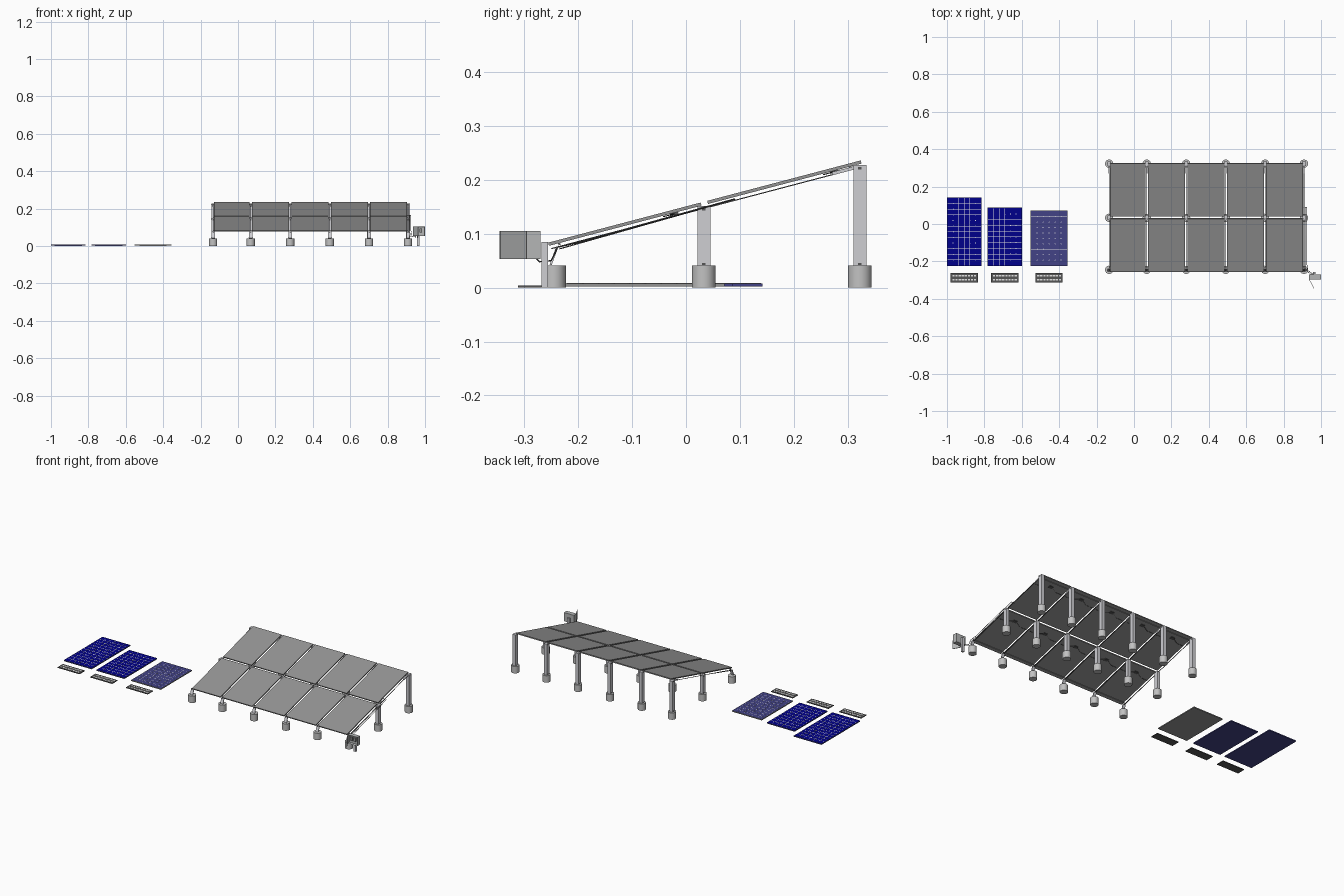
import bpy, bmesh, math
from mathutils import Matrix, Vector

cube = bpy.data.objects.get("Cube")
if cube:
    bpy.data.objects.remove(cube, do_unlink=True)


def material(name, rgb):
    m = bpy.data.materials.new(name)
    m.use_nodes = True
    m.diffuse_color = (*rgb, 1)
    bsdf = next(n for n in m.node_tree.nodes if n.type == 'BSDF_PRINCIPLED')
    bsdf.inputs["Base Color"].default_value = (*rgb, 1)
    bsdf.inputs["Roughness"].default_value = 0.7
    return m


GLASS = material("panel grey", (0.3, 0.3, 0.3))
DARK = material("dark grey", (0.09, 0.09, 0.09))
STEEL = material("steel", (0.62, 0.62, 0.65))
CONCRETE = material("concrete", (0.54, 0.54, 0.54))
NAVY = material("navy cells", (0.0, 0.0, 0.26))
BLUE = material("soft blue", (0.055, 0.055, 0.24))
WHITE = material("white lines", (0.85, 0.85, 0.85))
CABINET = material("cabinet grey", (0.46, 0.47, 0.47))


def finish(name, bm, *mats):
    mesh = bpy.data.meshes.new(name)
    bm.to_mesh(mesh)
    bm.free()
    for m in mats:
        mesh.materials.append(m)
    obj = bpy.data.objects.new(name, mesh)
    bpy.context.collection.objects.link(obj)
    return obj


def add_box(bm, loc, size, rot=None):
    mat = Matrix.Translation(loc) @ (rot or Matrix()) @ Matrix.Diagonal((*size, 1))
    bmesh.ops.create_cube(bm, size=1, matrix=mat)


def box(name, loc, size, mat, rot=None):
    bm = bmesh.new()
    add_box(bm, loc, size, rot)
    return finish(name, bm, mat)


def tube(name, points, radius, mat):
    curve = bpy.data.curves.new(name, 'CURVE')
    curve.dimensions = '3D'
    curve.bevel_depth = radius
    curve.bevel_resolution = 1
    curve.use_fill_caps = True
    spline = curve.splines.new('POLY')
    spline.points.add(len(points) - 1)
    for p, co in zip(spline.points, points):
        p.co = (*co, 1)
    curve.materials.append(mat)
    obj = bpy.data.objects.new(name, curve)
    bpy.context.collection.objects.link(obj)
    return obj


# Sloping plane of the array
SLOPE = 0.263
TILT = Matrix.Rotation(math.atan(SLOPE), 4, 'X')


def top_z(y):
    return 0.0835 + SLOPE * (y + 0.255)


def on_slope(x, y, drop):
    return Vector((x, y, top_z(y) - drop))


def slope_length(y0, y1):
    return (y1 - y0) * math.sqrt(1 + SLOPE ** 2)


POSTS_X = (-0.133, 0.068, 0.279, 0.491, 0.701, 0.909)
POSTS_Y = {"front": -0.245, "middle": 0.033, "back": 0.3225}
ROWS = {"lower": (-0.255, 0.028), "upper": (0.04, 0.325)}

# Footings, posts and brackets
for row, y in POSTS_Y.items():
    for i, x in enumerate(POSTS_X):
        bm = bmesh.new()
        bmesh.ops.create_cone(bm, cap_ends=True, segments=32, radius1=0.022, radius2=0.022,
                              depth=0.041, matrix=Matrix.Translation((x, y, 0.0205)))
        for f in bm.faces:
            f.smooth = len(f.verts) == 4
        for e in bm.edges:
            e.smooth = all(f.smooth for f in e.link_faces)
        finish(f"{row}_footing_{i}", bm, CONCRETE)
        if row == "front":
            lean = Matrix.Rotation(-0.35, 4, 'X')
            box(f"front_post_{i}", (x, y, 0.059), (0.018, 0.004, 0.036), STEEL, lean)
        else:
            top = top_z(y) - 0.008
            box(f"{row}_post_{i}", (x, y, (0.04 + top) / 2), (0.02, 0.024, top - 0.04), STEEL)
            box(f"{row}_post_bolt_{i}", (x, y, 0.044), (0.022, 0.006, 0.004), DARK)
            box(f"{row}_cap_{i}", (x, y, top - 0.006), (0.022, 0.006, 0.004), DARK)

# Panels with dark frame, junction box and leads underneath
for row, (y0, y1) in ROWS.items():
    ym, length = (y0 + y1) / 2, slope_length(y0, y1)
    for i in range(5):
        x0, x1 = POSTS_X[i] + 0.006, POSTS_X[i + 1] - 0.006
        xm = (x0 + x1) / 2
        bm = bmesh.new()
        add_box(bm, on_slope(xm, ym, 0.003), (x1 - x0, length, 0.006), TILT)
        bm.normal_update()
        face = max(bm.faces, key=lambda f: f.normal.z)
        rim = bmesh.ops.inset_individual(bm, faces=[face], thickness=0.0015)["faces"]
        for f in rim:
            f.material_index = 1
        finish(f"{row}_panel_{i}", bm, GLASS, DARK)
        yj = y1 - 0.05
        box(f"{row}_junction_box_{i}", on_slope(xm, yj, 0.008), (0.024, 0.016, 0.004), DARK, TILT)
        for side in (-1, 1):
            tube(f"{row}_lead_{i}", [on_slope(xm + side * 0.012, yj, 0.008),
                                     on_slope(xm + side * 0.05, yj - 0.02, 0.008),
                                     on_slope(xm + side * 0.09, yj - 0.02, 0.008)], 0.001, DARK)

# Thin rafters, braces and cross rails
ya, yb = -0.25, 0.315
for i, x in enumerate(POSTS_X):
    box(f"rafter_{i}", on_slope(x, (ya + yb) / 2, 0.0125),
        (0.003, slope_length(ya, yb), 0.002), DARK, TILT)
    box(f"back_arm_{i}", on_slope(x, 0.293, 0.0105), (0.006, 0.045, 0.006), STEEL, TILT)
    tube(f"brace_{i}", [on_slope(x, -0.235, 0.017), on_slope(x, 0.022, 0.012)], 0.0012, DARK)
span = POSTS_X[-1] - POSTS_X[0]
for name, y, drop in (("front", -0.235, 0.008), ("middle", 0.03, 0.009), ("back", 0.305, 0.008)):
    box(f"{name}_rail", on_slope((POSTS_X[0] + POSTS_X[-1]) / 2, y, drop),
        (span, 0.004, 0.004), GLASS, TILT)

# Control cabinet on its post, with an open door
box("cabinet_post", (0.963, -0.262, 0.0425), (0.014, 0.012, 0.085), STEEL)
bm = bmesh.new()
add_box(bm, (0.9675, -0.283, 0.079), (0.065, 0.026, 0.052))
front = min(bm.faces, key=lambda f: f.calc_center_median().y)
bmesh.ops.inset_individual(bm, faces=[front], thickness=0.003)
bmesh.ops.translate(bm, vec=(0, 0.014, 0), verts=front.verts)
finish("cabinet", bm, CABINET)
for i, x in enumerate((0.955, 0.978)):
    box(f"cabinet_device_{i}", (x, -0.285, 0.083), (0.014, 0.012, 0.022), GLASS)
hinge, edge = Vector((0.937, -0.2965, 0.079)), Vector((0.963, -0.345, 0.079))
swing = edge - hinge
box("cabinet_door", (hinge + edge) / 2, (swing.length, 0.0025, 0.052), CABINET,
    Matrix.Rotation(math.atan2(swing.y, swing.x), 4, 'Z'))
box("door_hinge", hinge, (0.003, 0.002, 0.052), DARK)

# Conduits from the array to the cabinet
for i, x in enumerate((0.915, 0.923)):
    tube(f"conduit_{i}", [on_slope(0.9, 0.09, 0.01), on_slope(x, 0.09, 0.01),
                          on_slope(x, -0.2, 0.014), (x + 0.004, -0.238, 0.075),
                          (x + 0.008, -0.25, 0.05),
                          (0.95 + i * 0.012, -0.272, 0.048), (0.95 + i * 0.012, -0.28, 0.056)],
         0.0014, (STEEL, DARK)[i])


# Sample panels lying on the ground, with cell lines, corner diamonds and a plate
def sample(name, x0, x1, y1, rows, cells, frame, line):
    y0, z, cols = -0.225, 0.008, 6
    w, d, xm, ym = x1 - x0, y1 - y0, (x0 + x1) / 2, (y0 + y1) / 2
    bm = bmesh.new()
    add_box(bm, (xm, ym, 0.005), (w, d, 0.006))
    bm.normal_update()
    face = max(bm.faces, key=lambda f: f.normal.z)
    bmesh.ops.inset_individual(bm, faces=[face], thickness=0.002)
    for f in bm.faces:
        f.material_index = int(f is not face)
    finish(f"{name}_sample_panel", bm, cells, frame)

    bm = bmesh.new()
    xs = [x0 + 0.003 + (w - 0.006) * i / cols for i in range(1, cols)]
    ys = [y0 + 0.003 + (d - 0.006) * j / rows for j in range(1, rows)]
    turn = Matrix.Rotation(math.pi / 4, 4, 'Z')
    for x in xs:
        add_box(bm, (x, ym, z), (line / 2, d - 0.006, 0.0006))
    for y in ys:
        add_box(bm, (xm, y, z), (w - 0.006, line, 0.0006))
        for x in xs:
            add_box(bm, (x, y, z), (0.005, 0.005, 0.001), turn)
    finish(f"{name}_cell_lines", bm, WHITE)

    box(f"{name}_label_plate", (xm, -0.287, 0.002), (0.146, 0.05, 0.004), DARK)
    bm = bmesh.new()
    for y in (-0.276, -0.298):
        for k in range(8):
            add_box(bm, (xm + (k - 3.5) * 0.0165, y, 0.004), (0.012, 0.008, 0.0006))
    finish(f"{name}_label_marks", bm, WHITE)


sample("large", -1.0, -0.815, 0.142, 12, NAVY, BLUE, 0.0024)
sample("medium", -0.783, -0.598, 0.087, 10, NAVY, BLUE, 0.0024)
sample("small", -0.553, -0.355, 0.071, 10, BLUE, GLASS, 0.0008)
